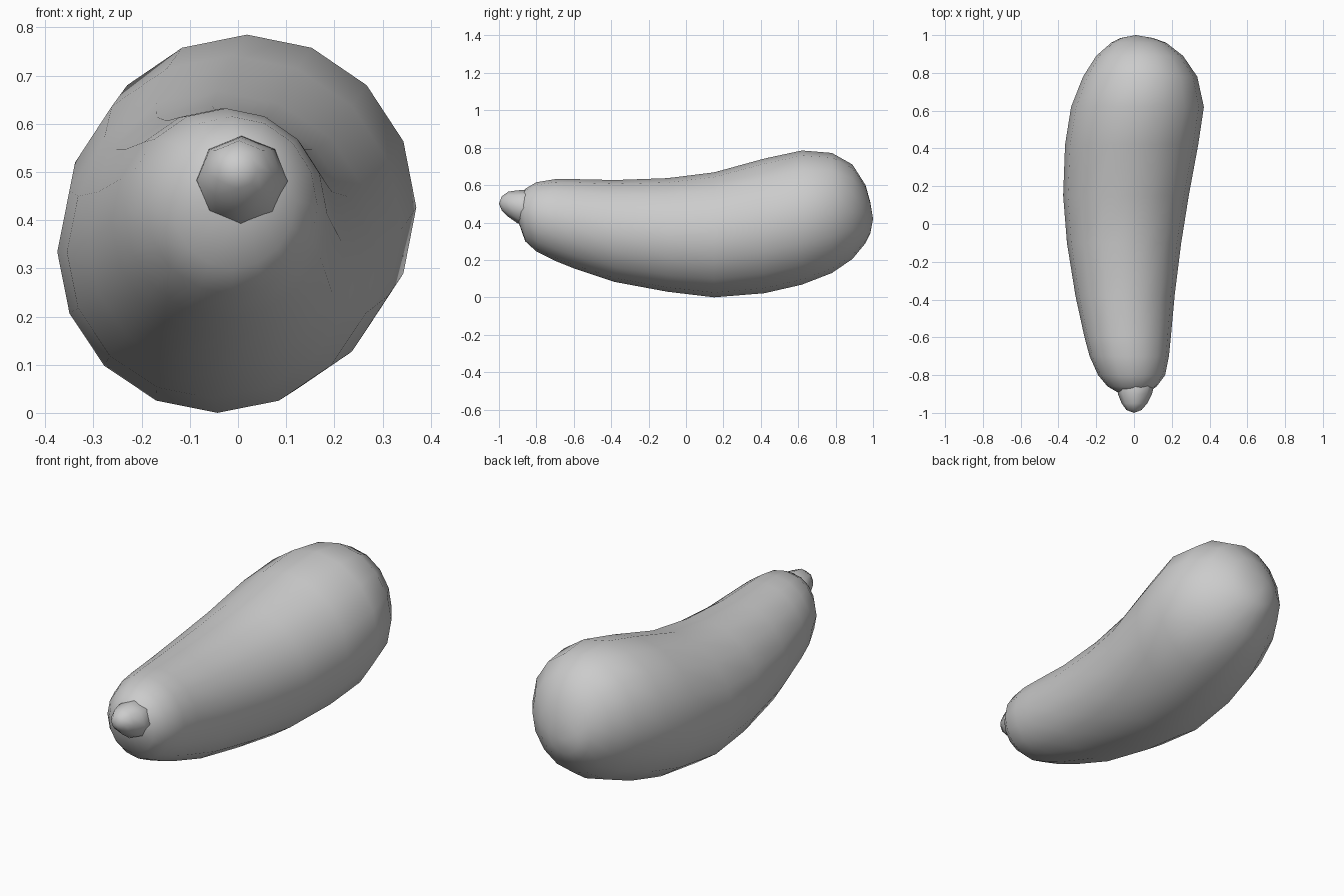
import bpy
import bmesh
import math
from mathutils import Vector

default_cube = bpy.data.objects.get("Cube")
if default_cube:
    bpy.data.objects.remove(default_cube, do_unlink=True)


def make_material(name, color):
    material = bpy.data.materials.new(name)
    material.use_nodes = True
    material.diffuse_color = color
    material.node_tree.nodes["Principled BSDF"].inputs["Base Color"].default_value = color
    return material


def oval_ring(bm, section, sides):
    """Add an oval ring of vertices across the length of the fruit."""
    y, top, bottom, left, right = section
    center = Vector(((left + right) / 2, y, (top + bottom) / 2))
    half_width, half_height = (right - left) / 2, (top - bottom) / 2
    ring = []
    for i in range(sides):
        angle = math.tau * i / sides
        offset = Vector((half_width * math.sin(angle), 0, half_height * math.cos(angle)))
        ring.append(bm.verts.new(center + offset))
    return ring


def loft(name, sections, front_tip, back_tip, sides, material):
    """Skin oval rings into a closed, smooth body with a point at each end."""
    bm = bmesh.new()
    rings = [oval_ring(bm, section, sides) for section in sections]
    for first, second in zip(rings, rings[1:]):
        for i in range(sides):
            j = (i + 1) % sides
            bm.faces.new((first[i], first[j], second[j], second[i]))
    for tip, ring in ((front_tip, rings[0]), (back_tip, rings[-1])):
        pole = bm.verts.new(tip)
        for i in range(sides):
            bm.faces.new((pole, ring[i], ring[(i + 1) % sides]))
    bmesh.ops.recalc_face_normals(bm, faces=bm.faces)
    for face in bm.faces:
        face.smooth = True
    mesh = bpy.data.meshes.new(name)
    bm.to_mesh(mesh)
    bm.free()
    mesh.materials.append(material)
    obj = bpy.data.objects.new(name, mesh)
    bpy.context.collection.objects.link(obj)
    return obj


plain_gray = make_material("plain gray", (0.6, 0.6, 0.6, 1))

# Curved fruit body: each section is y, top, bottom, left edge, right edge
body_sections = [
    (-0.895, 0.53, 0.40, -0.08, 0.07),
    (-0.86, 0.58, 0.30, -0.14, 0.12),
    (-0.8, 0.615, 0.245, -0.19, 0.165),
    (-0.7, 0.632, 0.195, -0.235, 0.185),
    (-0.6, 0.632, 0.155, -0.262, 0.195),
    (-0.38, 0.627, 0.082, -0.31, 0.215),
    (-0.1, 0.637, 0.03, -0.355, 0.25),
    (0.15, 0.668, 0, -0.375, 0.29),
    (0.42, 0.742, 0.022, -0.365, 0.34),
    (0.62, 0.785, 0.068, -0.333, 0.37),
    (0.78, 0.772, 0.13, -0.27, 0.335),
    (0.89, 0.71, 0.205, -0.2, 0.26),
    (0.96, 0.60, 0.29, -0.12, 0.17),
    (0.985, 0.51, 0.34, -0.07, 0.1),
]
loft("fruit_body", body_sections, (0, -0.905, 0.47), (0.01, 1, 0.42), 16, plain_gray)

# Short stem that flares where it sinks into the body
stem_sections = [
    (-0.985, 0.54, 0.465, -0.04, 0.04),
    (-0.95, 0.565, 0.43, -0.065, 0.07),
    (-0.9, 0.572, 0.395, -0.085, 0.095),
    (-0.86, 0.575, 0.385, -0.09, 0.105),
    (-0.82, 0.56, 0.4, -0.08, 0.09),
]
loft("stem", stem_sections, (0, -1, 0.5), (0, -0.8, 0.48), 8, plain_gray)
